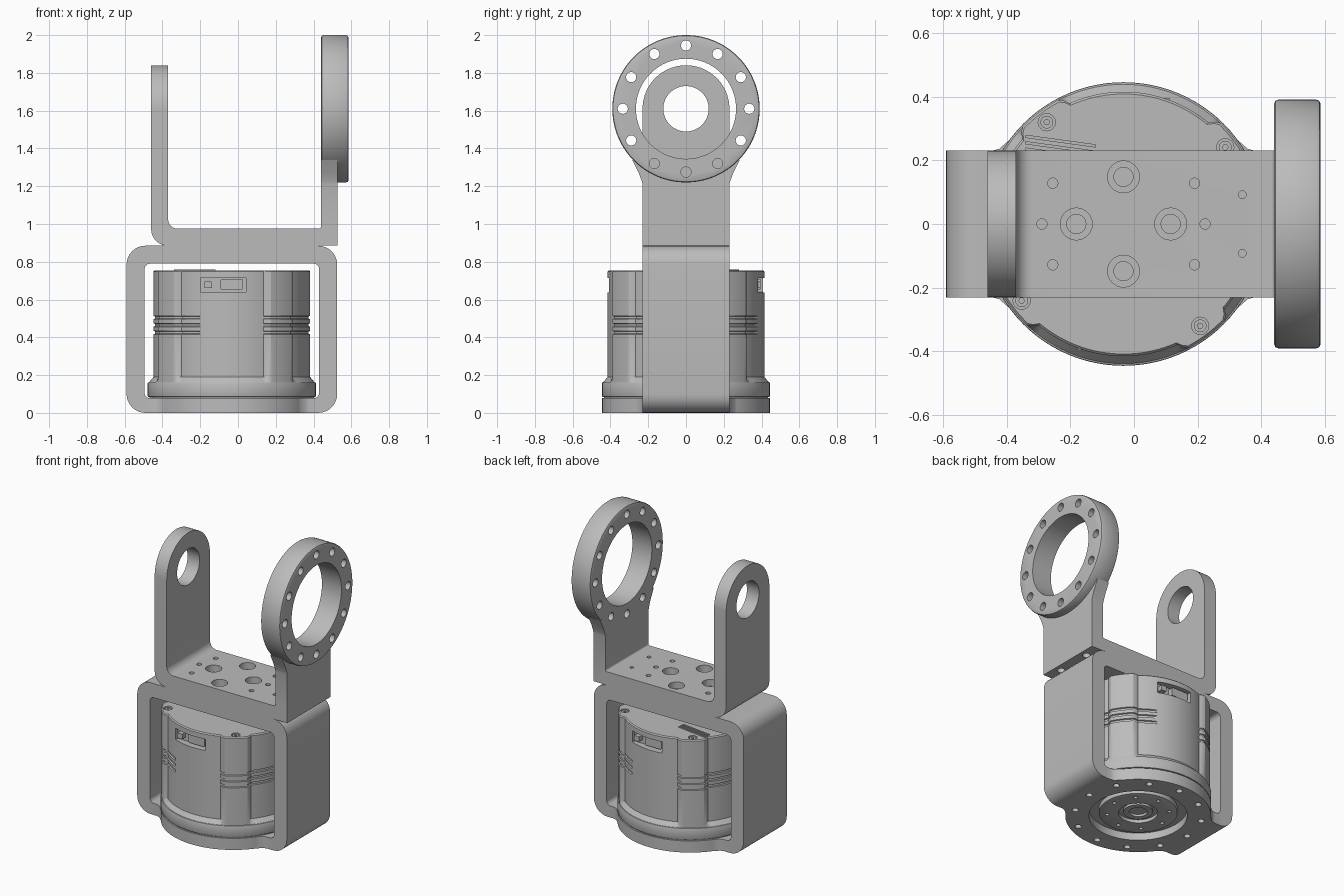
import bpy, bmesh, math
from mathutils import Matrix, Vector

cube = bpy.data.objects.get("Cube")
if cube:
    bpy.data.objects.remove(cube, do_unlink=True)

metal = bpy.data.materials.new("grey metal")
metal.use_nodes = True
grey = (0.5, 0.5, 0.5, 1)
metal.diffuse_color = grey
metal.node_tree.nodes["Principled BSDF"].inputs["Base Color"].default_value = grey

CX = -0.033          # motor axis
AXLE = 1.61          # height of the ring and arm hole
HALF = 0.23          # half width of the brackets
TAU = math.tau


def make(name, bm):
    bmesh.ops.recalc_face_normals(bm, faces=bm.faces)
    mesh = bpy.data.meshes.new(name)
    bm.to_mesh(mesh)
    bm.free()
    mesh.materials.append(metal)
    obj = bpy.data.objects.new(name, mesh)
    bpy.context.collection.objects.link(obj)
    return obj


def to_axis(axis, u, v, w):
    return {"x": (w, u, v), "y": (u, w, v), "z": (u, v, w)}[axis]


def loft(name, sections, axis="z"):
    """Solid through equal-length outlines, each given as (points, position)."""
    bm = bmesh.new()
    rings = [[bm.verts.new(to_axis(axis, u, v, w)) for u, v in pts] for pts, w in sections]
    for a, b in zip(rings, rings[1:]):
        for i in range(len(a)):
            j = (i + 1) % len(a)
            bm.faces.new((a[i], a[j], b[j], b[i]))
    bm.faces.new(rings[0])
    bm.faces.new(rings[-1])
    return make(name, bm)


def prism(name, pts, lo, hi, axis):
    return loft(name, [(pts, lo), (pts, hi)], axis)


def circle(r, u=0, v=0, n=96):
    return [(u + r * math.cos(TAU * i / n), v + r * math.sin(TAU * i / n)) for i in range(n)]


def disc(name, r, u, v, lo, hi, axis="z", n=96, edge=0.0):
    if not edge:
        return prism(name, circle(r, u, v, n), lo, hi, axis)
    big, small = circle(r, u, v, n), circle(r - edge, u, v, n)
    mid = circle(r - edge * 0.3, u, v, n)
    return loft(name, [(small, lo), (mid, lo + edge * 0.3), (big, lo + edge), (big, hi - edge),
                       (mid, hi - edge * 0.3), (small, hi)], axis)


def rounded(corners, steps=8):
    """Outline with each corner (u, v, radius) filleted."""
    out = []
    for i, (u, v, r) in enumerate(corners):
        p = Vector((u, v))
        if r == 0:
            out.append((u, v))
            continue
        a = (Vector(corners[i - 1][:2]) - p).normalized()
        b = (Vector(corners[(i + 1) % len(corners)][:2]) - p).normalized()
        centre = p + (a + b) * r
        for k in range(steps + 1):
            t = k / steps * math.pi / 2
            out.append(tuple(centre - b * r * math.cos(t) - a * r * math.sin(t)))
    return out


def boolean(obj, other, op="DIFFERENCE"):
    mod = obj.modifiers.new(op.lower(), "BOOLEAN")
    mod.operation, mod.solver, mod.object = op, "EXACT", other
    with bpy.context.temp_override(object=obj, active_object=obj, selected_objects=[obj]):
        bpy.ops.object.modifier_apply(modifier=mod.name)
    bpy.data.objects.remove(other, do_unlink=True)


def drill(obj, spots, r, lo, hi, axis="z", n=24):
    """Cut round holes; the spots must not overlap."""
    bm = bmesh.new()
    for u, v in spots:
        a, b = ([bm.verts.new(to_axis(axis, *p, w)) for p in circle(r, u, v, n)] for w in (lo, hi))
        bm.faces.new(a)
        bm.faces.new(b)
        for i in range(n):
            j = (i + 1) % n
            bm.faces.new((a[i], a[j], b[j], b[i]))
    boolean(obj, make("drill", bm))


def box(x0, x1, z0, z1, r):
    return rounded([(x0, z0, r), (x1, z0, r), (x1, z1, r), (x0, z1, r)])


# Lower bracket: closed frame with a round mounting flange
frame = prism("lower_frame", box(-0.59, 0.525, 0, 0.885, 0.1), -HALF, HALF, "y")
boolean(frame, prism("opening", box(-0.495, 0.43, 0.078, 0.79, 0.03), -1, 1, "y"))
boolean(frame, disc("flange", 0.445, CX, 0, 0, 0.078), "UNION")
half = [(0.43, 0.225), (0.39, 0.236), (0.36, 0.262), (0.32, 0.305)]
flare = half + [(-x, y) for x, y in reversed(half)]
flare += [(-x, -y) for x, y in flare]
boolean(frame, prism("flare", [(x + CX, y) for x, y in flare], 0, 0.078, "z"), "UNION")
boolean(frame, disc("recess", 0.3, CX, 0, -0.1, 0.05))
drill(frame, circle(0.39, CX, 0, 12), 0.02, -0.1, 0.06)

# Output hub seen from beneath
hub = disc("output_hub", 0.24, CX, 0, 0.018, 0.07, edge=0.004)
boolean(hub, disc("step", 0.12, CX, 0, -0.1, 0.04))
drill(hub, circle(0.19, CX, 0, 8), 0.012, -0.1, 0.04, n=16)
boss = disc("hub_boss", 0.09, CX, 0, 0.025, 0.07)
boolean(boss, disc("bore", 0.055, CX, 0, -0.1, 0.06))

# Motor base ring
base = disc("motor_base", 0.445, CX, 0, 0.084, 0.162, edge=0.005)
seam = disc("base_seam", 0.435, CX, 0, 0.07, 0.09)


# Motor housing: round body with four screw lobes and partial grooves
def housing(lobe, body, groove=0.0, n=180):
    pts = []
    for i in range(n):
        a = TAU * i / n
        off = abs((math.degrees(a) - 37 + 45) % 90 - 45)
        blend = min(1, max(0, (13 - off) / 3))
        r = body + (lobe - body) * blend
        if abs(math.sin(a)) < 0.9:
            r -= groove
        pts.append((CX + r * math.cos(a), r * math.sin(a)))
    return pts


layers = [(housing(0.44, 0.44), 0.16), (housing(0.44, 0.415), 0.19)]
for z in (0.425, 0.465, 0.505):
    for dz, g in ((-0.009, 0), (-0.006, 0.008), (0.006, 0.008), (0.009, 0)):
        layers.append((housing(0.44, 0.415, g), z + dz))
layers += [(housing(0.44, 0.415), 0.748), (housing(0.433, 0.408), 0.755)]
body = loft("motor_housing", layers)

# Connector windows on opposite sides with a plug inside
for side, label in ((-1, "front"), (1, "back")):
    x = CX + side * 0.045
    y = sorted((side * 0.36, side * 0.5))
    boolean(body, prism("window", box(x - 0.12, x + 0.12, 0.638, 0.715, 0.004), *y, "y"))
    y = sorted((side * 0.35, side * 0.395))
    px = x - side * 0.045
    prism(label + "_plug", box(px - 0.06, px + 0.06, 0.652, 0.708, 0.008), *y, "y")
    prism(label + "_plug_pin", box(x + side * 0.06, x + side * 0.1, 0.66, 0.695, 0.004), *y, "y")

# Housing screws
for k in range(4):
    a = math.radians(37 + 90 * k)
    u, v = CX + 0.4 * math.cos(a), 0.4 * math.sin(a)
    drill(body, [(u, v)], 0.027, 0.735, 0.8)
    screw = disc("housing_screw", 0.02, u, v, 0.73, 0.75, n=24)
    drill(screw, [(u, v)], 0.009, 0.742, 0.8, n=6)

# Vent ribs on the housing top
for k in range(3):
    y = 0.28 - 0.02 * k
    prism("vent_rib", [(-0.34, y), (-0.12, y - 0.03), (-0.12, y - 0.04), (-0.34, y - 0.01)],
          0.75, 0.76, "z")

# Upper bracket: open fork with a rounded plain arm and a ring arm
fork = prism("upper_bracket", rounded([
    (-0.46, 0.885, 0.088), (0.528, 0.885, 0), (0.528, 1.45, 0), (0.44, 1.45, 0),
    (0.44, 0.975, 0.012), (-0.37, 0.975, 0.05), (-0.37, 1.9, 0), (-0.46, 1.9, 0)]),
    -HALF, HALF, "y")
arch = [(HALF * math.cos(t * math.pi / 48), AXLE + HALF * math.sin(t * math.pi / 48)) for t in range(49)]
arch = [(-HALF, 0.8), (HALF, 0.8)] + arch
boolean(fork, prism("arch", arch, -1, 1, "x"), "INTERSECT")
boolean(fork, disc("bearing_hole", 0.12, 0, AXLE, -0.6, -0.2, "x"))
neck = [(0.225, 1.19), (0.235, 1.23), (0.25, 1.27), (0.285, 1.34)]
neck += [(-y, z) for y, z in reversed(neck)]
boolean(fork, prism("neck", neck, 0.44, 0.528, "x"), "UNION")
boolean(fork, disc("ring", 0.39, 0, AXLE, 0.44, 0.585, "x", 128, 0.012), "UNION")
boolean(fork, disc("ring_hole", 0.265, 0, AXLE, 0.3, 0.7, "x"))
drill(fork, circle(0.335, 0, AXLE, 12), 0.027, 0.3, 0.7, "x")

# Bolt holes in the fork plate
bolts = [(CX, 0.148), (CX, -0.148), (0.115, 0), (-0.181, 0)]
drill(fork, bolts, 0.05, 0.93, 1.1, n=32)
drill(fork, bolts, 0.03, 0.8, 1.1)
small = [(x, s * 0.128) for x in (-0.255, 0.19) for s in (-1, 1)] + [(-0.289, 0), (0.223, 0)]
drill(fork, small, 0.016, 0.9, 1.1)
drill(fork, [(0.34, 0.092), (0.34, -0.092)], 0.012, 0.9, 1.1)
drill(fork, [(0.48, 0.12), (0.48, -0.12)], 0.025, 0.8, 0.92)

# Smooth curved walls, keep edges crisp
for obj in bpy.context.collection.objects:
    obj.select_set(obj.type == "MESH" and metal.name in obj.data.materials)
bpy.context.view_layer.objects.active = fork
bpy.ops.object.shade_smooth_by_angle(angle=math.radians(30))
